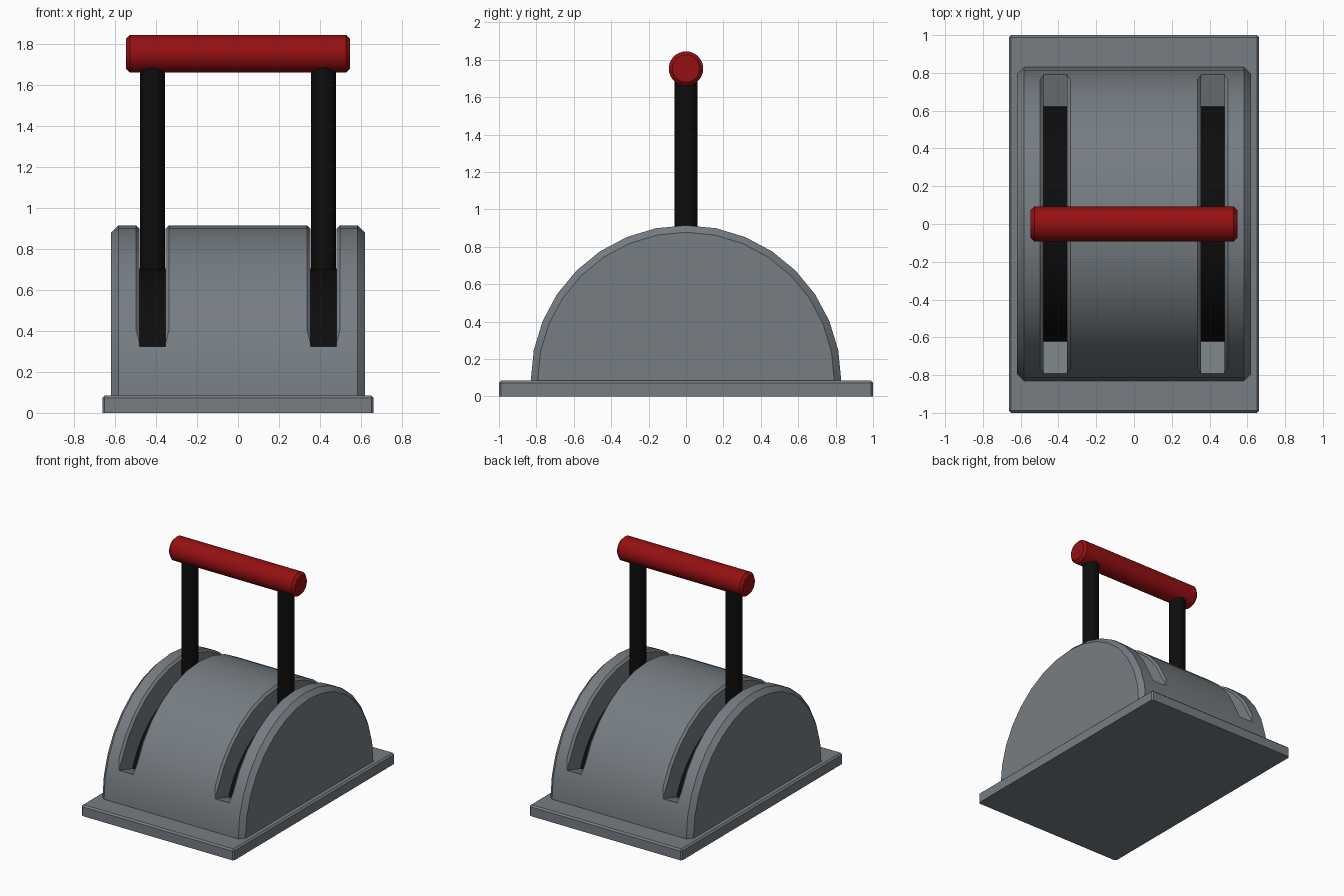
import bpy, bmesh
from math import sin, cos, pi, radians

cube = bpy.data.objects.get("Cube")
if cube:
    bpy.data.objects.remove(cube, do_unlink=True)


def make_material(name, colour, roughness=0.6):
    m = bpy.data.materials.new(name)
    m.use_nodes = True
    m.diffuse_color = (*colour, 1)
    bsdf = m.node_tree.nodes["Principled BSDF"]
    bsdf.inputs["Base Color"].default_value = (*colour, 1)
    bsdf.inputs["Roughness"].default_value = roughness
    return m


GREY = make_material("housing grey", (0.18, 0.205, 0.225))
BLACK = make_material("arm black", (0.004, 0.004, 0.004))
RED = make_material("grip red", (0.3, 0.005, 0.006))


def finish(name, bm, material):
    bmesh.ops.recalc_face_normals(bm, faces=bm.faces)
    mesh = bpy.data.meshes.new(name)
    bm.to_mesh(mesh)
    bm.free()
    mesh.materials.append(material)
    obj = bpy.data.objects.new(name, mesh)
    bpy.context.collection.objects.link(obj)
    return obj


def loft(name, rings, material):
    """Skin a row of equal-length loops and cap both ends."""
    bm = bmesh.new()
    loops = [[bm.verts.new(p) for p in ring] for ring in rings]
    n = len(loops[0])
    for a, b in zip(loops, loops[1:]):
        for i in range(n):
            j = (i + 1) % n
            bm.faces.new((a[i], a[j], b[j], b[i]))
    bm.faces.new(loops[0])
    bm.faces.new(loops[-1])
    return finish(name, bm, material)


def select_only(obj):
    bpy.ops.object.select_all(action='DESELECT')
    obj.select_set(True)
    bpy.context.view_layer.objects.active = obj


def smooth(obj):
    select_only(obj)
    bpy.ops.object.shade_smooth_by_angle(angle=radians(30))


def half_disc(x, r, cz, floor, steps=16):
    """Semicircle in the y-z plane, carried straight down to a floor."""
    arc = [(x, r * cos(pi * i / steps), cz + r * sin(pi * i / steps))
           for i in range(steps + 1)]
    return [(x, r, floor)] + arc + [(x, -r, floor)]


# Base plate with softened upper edges
bm = bmesh.new()
bmesh.ops.create_cube(bm, size=1)
for v in bm.verts:
    v.co = (v.co.x * 1.325, v.co.y * 2, (v.co.z + 0.5) * 0.085)
edges = [e for e in bm.edges if max(v.co.z for v in e.verts) > 0.01]
bmesh.ops.bevel(bm, geom=edges, offset=0.012, segments=1, affect='EDGES')
finish("base_plate", bm, GREY)

# Half-round housing with chamfered rims
AXIS, R = 0.085, 0.83
housing = loft("housing", [half_disc(x, r, AXIS, 0.04) for x, r in
                           ((-0.62, 0.793), (-0.583, R), (0.583, R), (0.62, 0.793))], GREY)

# Curved slots with bevelled lips, cut through the housing's skin
STEP = pi / 16
ANGLES = [1.5 * STEP] + [i * STEP for i in range(2, 15)] + [14.5 * STEP]
SLOT_X, SLOT_W = 0.417, 0.063


def slot_ring(side, a, lip):
    w = SLOT_W + lip
    profile = [(-SLOT_W, 0.58), (SLOT_W, 0.58), (SLOT_W, R - lip), (w, R),
               (w, 0.95), (-w, 0.95), (-w, R), (-SLOT_W, R - lip)]
    return [(side * SLOT_X + dx, r * cos(a), AXIS + r * sin(a)) for dx, r in profile]


for side in (-1, 1):
    rings = [slot_ring(side, a, 0.001 if a in (ANGLES[0], ANGLES[-1]) else 0.017)
             for a in ANGLES]
    cutter = loft("slot_cutter", rings, GREY)
    cutter.hide_render = True
    cut = housing.modifiers.new("slot", 'BOOLEAN')
    cut.operation = 'DIFFERENCE'
    cut.solver = 'EXACT'
    cut.object = cutter
    select_only(housing)
    bpy.ops.object.modifier_apply(modifier=cut.name)
    bpy.data.objects.remove(cutter, do_unlink=True)
smooth(housing)


def circle(r, point, n=32):
    return [point(r * cos(2 * pi * i / n), r * sin(2 * pi * i / n)) for i in range(n)]


# Pivot discs inside the slots, and the round arms rising from them
for side, label in ((-1, "right"), (1, "left")):
    x = side * SLOT_X
    smooth(loft(label + "_pivot_disc",
                [half_disc(x + dx, 0.665, 0.04, 0.03, 32) for dx in (-0.07, 0.07)], BLACK))
    smooth(loft(label + "_arm",
                [circle(0.061, lambda u, v: (x + u, v, z)) for z in (0.65, 1.74)], BLACK))

# Grip bar with chamfered ends
smooth(loft("grip", [circle(r, lambda u, v: (x, u, 1.753 + v)) for x, r in
                     ((-0.547, 0.073), (-0.528, 0.092), (0.528, 0.092), (0.547, 0.073))], RED))
